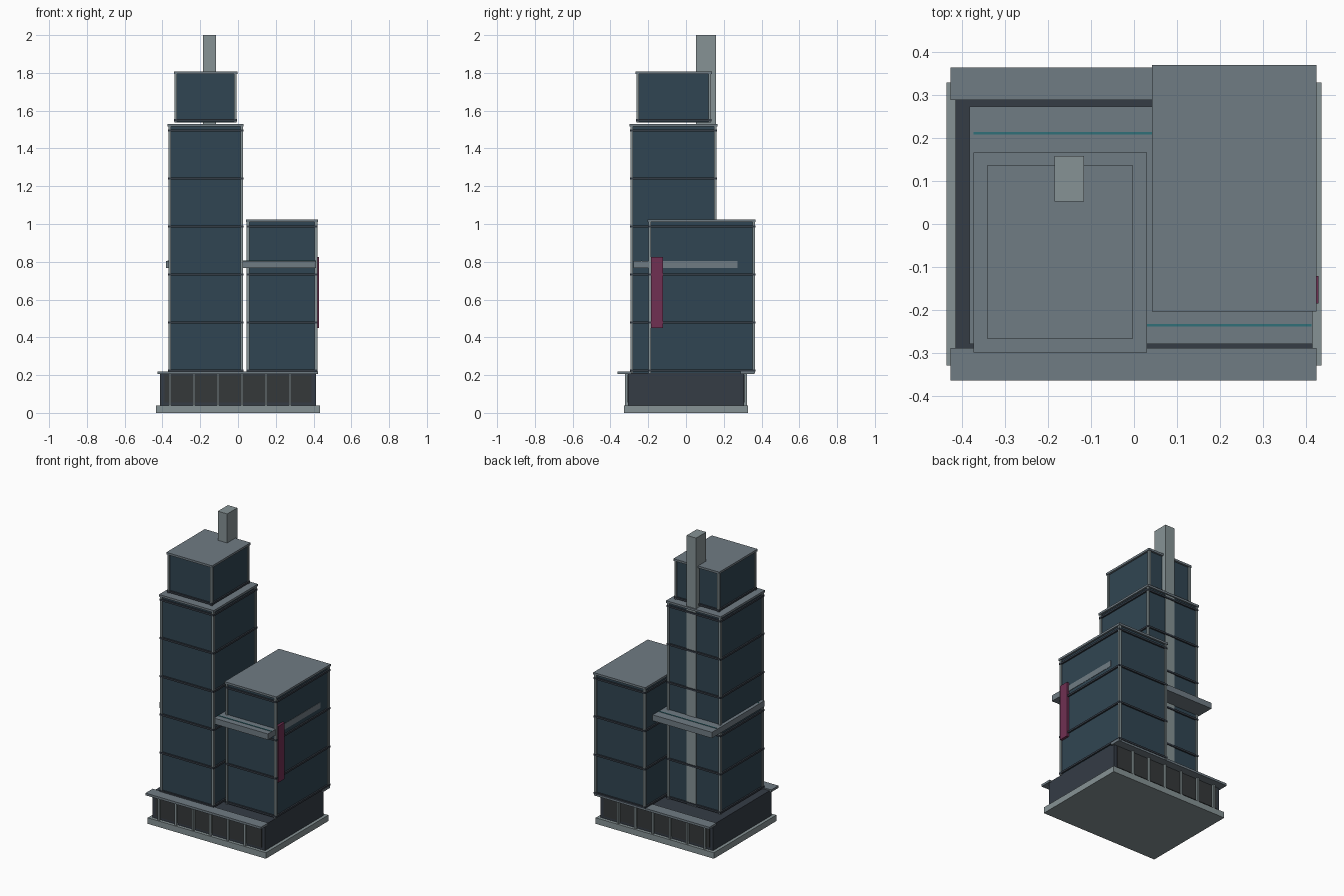
import bpy

if "Cube" in bpy.data.objects:
    bpy.data.objects.remove(bpy.data.objects["Cube"])


def mat(name, rgb):
    m = bpy.data.materials.new(name)
    m.diffuse_color = (*rgb, 1)
    m.use_nodes = True
    m.node_tree.nodes["Principled BSDF"].inputs["Base Color"].default_value = m.diffuse_color
    return m


STONE = mat("stone", (0.24, 0.29, 0.30))
METAL = mat("metal", (0.16, 0.20, 0.23))
DARK = mat("dark_metal", (0.035, 0.045, 0.06))
GLASS = mat("blue_glass", (0.03, 0.06, 0.085))
SHOP = mat("shop_glass", (0.035, 0.04, 0.042))
TEAL = mat("teal_strip", (0.03, 0.16, 0.19))
RED = mat("sign_red", (0.16, 0.03, 0.085))


def box(name, x, y, z, material):
    """Box from (min, max) ranges on each axis."""
    bpy.ops.mesh.primitive_cube_add(
        size=1, location=[(a + b) / 2 for a, b in (x, y, z)])
    o = bpy.context.object
    o.name = name
    o.scale = [b - a for a, b in (x, y, z)]
    bpy.ops.object.transform_apply(location=False, rotation=False, scale=True)
    o.data.materials.append(material)
    return o


def grow(r, d):
    return (r[0] - d, r[1] + d)


def tower(name, x, y, z, bands):
    """Glass block with corner posts, floor bands and a roof cap.
    x and y are the outer ranges of the cap."""
    gx, gy = grow(x, -0.012), grow(y, -0.012)
    box(name + "_glass", gx, gy, (z[0], z[1] - 0.008), GLASS)
    box(name + "_roof_cap", x, y, (z[1] - 0.014, z[1]), METAL)
    px, py = grow(x, -0.004), grow(y, -0.004)
    for i, (xa, xb) in enumerate(((px[0], px[0] + 0.014), (px[1] - 0.014, px[1]))):
        for j, (ya, yb) in enumerate(((py[0], py[0] + 0.014), (py[1] - 0.014, py[1]))):
            box(f"{name}_corner_post_{i}{j}", (xa, xb), (ya, yb),
                (z[0], z[1] - 0.01), STONE)
    for i, b in enumerate(bands):
        box(f"{name}_floor_band_{i}", grow(x, -0.002), grow(y, -0.002),
            (b - 0.006, b + 0.006), DARK)


# Podium
box("base_slab", (-0.435, 0.435), (-0.328, 0.328), (0, 0.04), STONE)
box("podium", (-0.414, 0.414), (-0.307, 0.307), (0.04, 0.212), DARK)
for side, s in (("front", -1), ("back", 1)):
    def span(a, b):
        return tuple(sorted((s * a, s * b)))
    box(side + "_shop_window", (-0.39, 0.39), span(0.300, 0.311),
        (0.055, 0.203), SHOP)
    box(side + "_canopy", (-0.426, 0.424), span(0.288, 0.363),
        (0.205, 0.22), METAL)
    for i in range(6):
        cx = -0.36 + 0.127 * i
        box(f"{side}_window_column_{i}", (cx - 0.006, cx + 0.006),
            span(0.305, 0.324), (0.04, 0.206), STONE)

# Three glass blocks
levels = [0.224 + 0.2542 * i for i in range(6)]
tower("main_tower", (-0.372, 0.030), (-0.298, 0.166), (0.212, 1.53), levels)
tower("side_tower", (0.042, 0.424), (-0.203, 0.369), (0.212, 1.025), levels[:4])
tower("upper_tower", (-0.340, -0.003), (-0.267, 0.137), (1.538, 1.807), [1.549])

# Lift core and mid-height terrace
box("lift_core", (-0.185, -0.116), (0.052, 0.158), (0.212, 2.0), STONE)
box("terrace_slab", (-0.382, 0.414), (-0.278, 0.273), (0.766, 0.805), METAL)
for name, cy in (("front", -0.235), ("back", 0.211)):
    box(name + "_terrace_strip", (-0.372, 0.412), (cy - 0.003, cy + 0.003),
        (0.800, 0.808), TEAL)

# Blade sign on the right wall
box("wall_sign", (0.412, 0.428), (-0.184, -0.121), (0.45, 0.825), RED)
